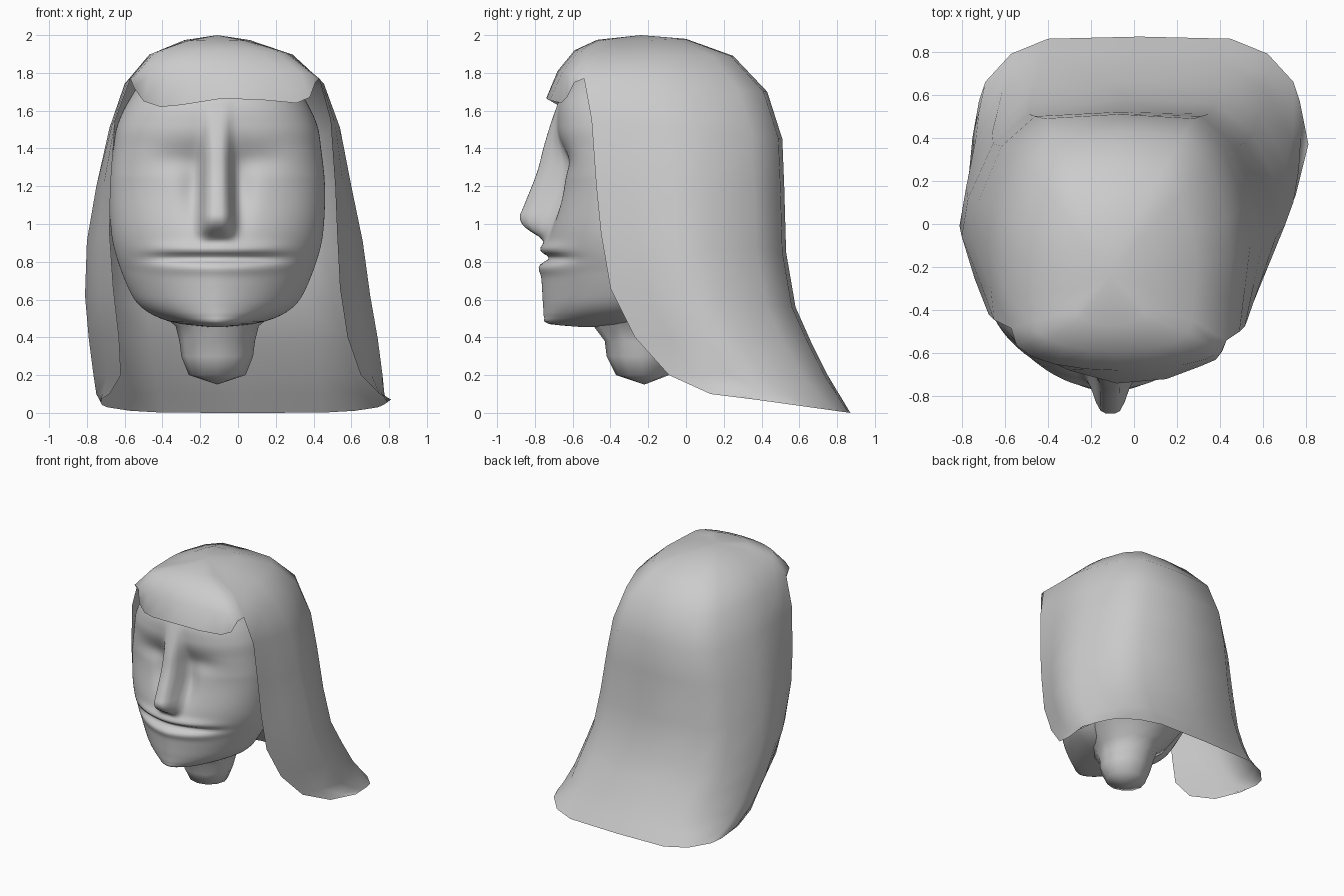
import bpy, bmesh, math

if "Cube" in bpy.data.objects:
    bpy.data.objects.remove(bpy.data.objects["Cube"])

CX = -0.11  # the head sits a little left of the hair's overall centre


def make(name, bm, angle=180):
    bmesh.ops.recalc_face_normals(bm, faces=bm.faces[:])
    me = bpy.data.meshes.new(name)
    bm.to_mesh(me)
    bm.free()
    ob = bpy.data.objects.new(name, me)
    bpy.context.collection.objects.link(ob)
    bpy.ops.object.select_all(action='DESELECT')
    ob.select_set(True)
    bpy.context.view_layer.objects.active = ob
    bpy.ops.object.shade_smooth_by_angle(angle=math.radians(angle))
    return ob


def bridge(bm, a, b, closed=True):
    n = len(a)
    for i in range(n if closed else n - 1):
        j = (i + 1) % n
        bm.faces.new((a[i], a[j], b[j], b[i]))


def fan(bm, ring, point):
    c = bm.verts.new(point)
    for i in range(len(ring)):
        bm.faces.new((ring[i], ring[(i + 1) % len(ring)], c))


def interp(keys, z):
    # smooth (Hermite) interpolation through a table sorted by its first column
    z = min(max(z, keys[0][0]), keys[-1][0])
    k = next(i for i in range(len(keys) - 1) if z <= keys[i + 1][0])
    p0, p1, p2, p3 = (keys[min(max(k + d, 0), len(keys) - 1)] for d in (-1, 0, 1, 2))
    h = p2[0] - p1[0]
    t = (z - p1[0]) / h
    out = []
    for a, b, c, d in list(zip(p0, p1, p2, p3))[1:]:
        m1 = (c - a) / (p2[0] - p0[0]) * h
        m2 = (d - b) / (p3[0] - p1[0]) * h
        out.append((2 * t**3 - 3 * t**2 + 1) * b + (t**3 - 2 * t**2 + t) * m1
                   + (3 * t**2 - 2 * t**3) * c + (t**3 - t**2) * m2)
    return out


def gauss(v, s, p=2):
    return math.exp(-abs(v / s) ** p)


# Head: stacked sections (z, half width, front y, middle y, back y)
HEAD = [(0.455, 0.05, -0.56, -0.42, -0.32), (0.47, 0.19, -0.725, -0.38, -0.25),
        (0.50, 0.30, -0.75, -0.34, -0.18), (0.55, 0.39, -0.755, -0.32, -0.1),
        (0.62, 0.45, -0.76, -0.3, 0.0), (0.80, 0.525, -0.765, -0.3, 0.25),
        (0.95, 0.56, -0.735, -0.3, 0.37), (1.20, 0.57, -0.67, -0.28, 0.43),
        (1.40, 0.55, -0.675, -0.27, 0.42), (1.52, 0.53, -0.685, -0.26, 0.4),
        (1.65, 0.47, -0.665, -0.25, 0.32), (1.80, 0.36, -0.56, -0.22, 0.2),
        (1.91, 0.18, -0.4, -0.2, 0.0)]
# Nose ridge (z, y)
NOSE = [(0.90, -0.75), (0.93, -0.775), (0.965, -0.83), (1.0, -0.868), (1.04, -0.88),
        (1.08, -0.865), (1.27, -0.79), (1.42, -0.75), (1.55, -0.71), (1.66, -0.67)]


def face_y(dx, z, y):
    side = abs(dx)
    # eye sockets, crease beside the nose, closed eyelids
    y += 0.03 * gauss(side - 0.2, 0.15) * gauss(z - 1.34, 0.08)
    y += 0.04 * gauss(side - 0.12, 0.07) * gauss(z - 1.20, 0.17)
    # mouth crease and lips
    wide = gauss(dx, 0.34, 4)
    y += wide * (0.04 * gauss(z - 0.82, 0.022)
                 - 0.018 * gauss(z - 0.87, 0.03) - 0.014 * gauss(z - 0.765, 0.03))
    # nose
    if 0.9 < z < 1.66:
        ridge = interp(NOSE, z)[0]
        w = 0.088 - 0.02 * min(1, max(0, (z - 1.0) / 0.5))
        y += min(0, ridge - y) * gauss(dx, w, 4)
    return y


def head_ring(bm, z):
    hw, yf, ym, yb = interp(HEAD, z)
    n = 1.7 + 0.65 * min(1, max(0, (z - 0.75) / 0.5))  # rounder jaw, flatter brow
    ring = []
    for i in range(80):
        u = math.sin(math.pi * (i / 80 - 0.5))
        f = max(0, 1 - abs(u) ** n) ** (1 / n)
        y = ym + (yf - ym) * f
        if f > 0.4:
            y = face_y(hw * u, z, y)
        ring.append(bm.verts.new((CX + hw * u, y, z)))
    for i in range(24):
        t = math.pi * i / 24
        ring.append(bm.verts.new((CX + hw * math.cos(t), ym + (yb - ym) * math.sin(t), z)))
    return ring


bm = bmesh.new()
levels = []
for a, b in zip(HEAD, HEAD[1:]):
    n = max(2, int((b[0] - a[0]) / 0.014))
    levels += [a[0] + (b[0] - a[0]) * k / n for k in range(n)]
levels.append(HEAD[-1][0])
rings = [head_ring(bm, z) for z in levels]
for a, b in zip(rings, rings[1:]):
    bridge(bm, a, b)
fan(bm, rings[0], (CX, -0.42, 0.455))
fan(bm, rings[-1], (CX, -0.2, 1.94))
make("head", bm)

# Neck: low-poly rounded stump flaring into the jaw (z, half width, front y, back y)
NECK = [(0.20, 0.15, -0.37, -0.09), (0.30, 0.19, -0.42, -0.05), (0.38, 0.20, -0.43, -0.01),
        (0.46, 0.22, -0.49, 0.04), (0.54, 0.32, -0.5, 0.12), (0.66, 0.4, -0.5, 0.2)]
bm = bmesh.new()
rings = []
for z, hw, yf, yb in NECK:
    rings.append([bm.verts.new((CX + hw * math.cos(t), (yf + yb) / 2 + (yb - yf) / 2 * math.sin(t), z))
                  for t in (math.tau * i / 12 for i in range(12))])
for a, b in zip(rings, rings[1:]):
    bridge(bm, a, b)
fan(bm, rings[0], (CX, -0.22, 0.15))
make("neck", bm)

# Hair: open shell of U-shaped rows, closed by a cap and fringe at the top
# (front z, back z, front y, back y, left edge x, left max x, right edge x, right max x)
CAP = [(1.965, 1.98, -0.38, 0.0, -0.28, -0.29, 0.06, 0.07),
       (1.90, 1.89, -0.45, 0.25, -0.46, -0.47, 0.27, 0.29)]
ROWS = [(1.77, 1.70, -0.54, 0.43, -0.57, -0.60, 0.43, 0.455),
        (1.55, 1.45, -0.50, 0.51, -0.65, -0.68, 0.49, 0.54),
        (1.20, 1.20, -0.475, 0.52, -0.675, -0.75, 0.515, 0.60),
        (0.95, 0.85, -0.45, 0.53, -0.68, -0.80, 0.525, 0.66),
        (0.66, 0.56, -0.40, 0.58, -0.66, -0.81, 0.54, 0.70),
        (0.40, 0.38, -0.27, 0.66, -0.63, -0.79, 0.58, 0.74),
        (0.20, 0.20, -0.09, 0.75, -0.62, -0.765, 0.65, 0.765),
        (0.10, 0.10, 0.13, 0.81, -0.68, -0.75, 0.75, 0.775),
        (0.07, 0.00, 0.37, 0.87, -0.73, -0.72, 0.81, 0.77)]
FRONT = [(-0.47, 1.975), (-0.59, 1.92), (-0.68, 1.81)]  # cap front (y, z)
FRINGE = [(0.41, -0.59, 1.75), (0.38, -0.63, 1.67), (0.31, -0.66, 1.64), (0.15, -0.72, 1.655),
          (-0.08, -0.74, 1.665), (-0.3, -0.68, 1.63), (-0.41, -0.63, 1.62),
          (-0.5, -0.57, 1.65), (-0.55, -0.51, 1.72)]
SHAPE = [(1.0, 0.2), (1.0, 0.4), (0.96, 0.58), (0.8, 0.84), (0.57, 0.98)]


def hair_row(bm, zf, zb, yf, yb, xl, xlm, xr, xrm):
    c = (xlm + xrm) / 2
    ends = []
    for edge, far in ((xl, xlm), (xr, xrm)):
        half = [(edge, 0)]
        for a, b in SHAPE:
            x = c + (far - c) * a
            half.append(((x + edge) / 2 if b < 0.3 else x, b))
        ends.append(half)
    pts = ends[0] + [(c, 1)] + ends[1][::-1]
    verts = [bm.verts.new((x, yf + (yb - yf) * b, zf + (zb - zf) * b)) for x, b in pts]
    if 0.5 < zf < 1.8:
        verts[0].co.y += 0.055  # left edge sits slightly further back
    return verts


bm = bmesh.new()
rows = [hair_row(bm, *r) for r in CAP + ROWS]
for a, b in zip(rows, rows[1:]):
    bridge(bm, a, b, False)
fronts = []
for row, (yf, zf) in zip(rows, FRONT):
    l, r = row[0].co, row[-1].co
    arc = []
    for i in range(1, 10):
        t = math.pi * i / 10
        s = math.sin(t) ** 0.8
        ye = l.y + (r.y - l.y) * (10 - i) / 10
        arc.append(bm.verts.new(((l.x + r.x) / 2 + (r.x - l.x) / 2 * math.cos(t),
                                 ye + (yf - ye) * s, r.z + (zf - r.z) * s)))
    fronts.append([row[-1]] + arc + [row[0]])
for a, b in zip(fronts, fronts[1:]):
    bridge(bm, a, b, False)
fringe = [bm.verts.new(p) for p in FRINGE]
bridge(bm, fronts[-1][1:-1], fringe, False)
bm.faces.new((fronts[-1][0], fronts[-1][1], fringe[0]))
bm.faces.new((fronts[-1][-2], fronts[-1][-1], fringe[-1]))
fan(bm, rows[0] + fronts[0][1:-1], (CX, -0.24, 2.0))
make("hair", bm)
